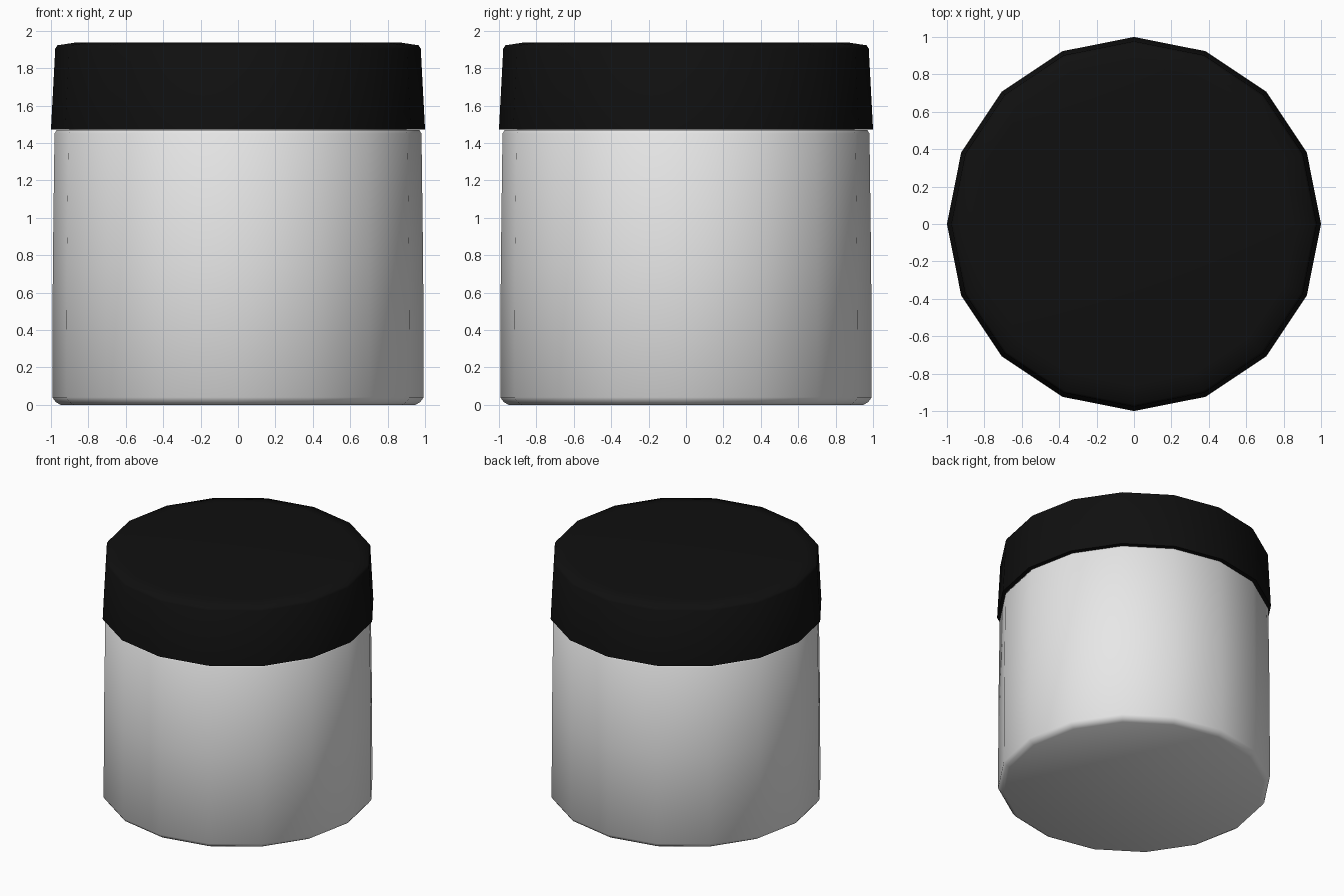
import bpy, bmesh, math

if "Cube" in bpy.data.objects:
    bpy.data.objects.remove(bpy.data.objects["Cube"])

SIDES = 16


def material(name, rgb):
    m = bpy.data.materials.new(name)
    m.diffuse_color = (*rgb, 1)
    m.use_nodes = True
    m.node_tree.nodes["Principled BSDF"].inputs["Base Color"].default_value = m.diffuse_color
    return m


def lathe(name, profile, mat, angle):
    """Revolve (radius, z) points into a closed 16-sided solid."""
    bm = bmesh.new()
    rings = []
    for r, z in profile:
        rings.append([bm.verts.new((r * math.cos(2 * math.pi * i / SIDES),
                                    r * math.sin(2 * math.pi * i / SIDES), z))
                      for i in range(SIDES)])
    for a, b in zip(rings, rings[1:]):
        for i in range(SIDES):
            j = (i + 1) % SIDES
            bm.faces.new((a[i], a[j], b[j], b[i]))
    bm.faces.new(rings[0][::-1])
    bm.faces.new(rings[-1])
    me = bpy.data.meshes.new(name)
    bm.to_mesh(me)
    bm.free()
    me.materials.append(mat)
    ob = bpy.data.objects.new(name, me)
    bpy.context.collection.objects.link(ob)
    bpy.ops.object.select_all(action='DESELECT')
    ob.select_set(True)
    bpy.context.view_layer.objects.active = ob
    bpy.ops.object.shade_smooth_by_angle(angle=math.radians(angle))
    return ob


grey = material("pale_grey", (0.8, 0.8, 0.8))
black = material("lid_black", (0.005, 0.005, 0.005))

# Jar body: chamfered foot, slightly tapered wall, rounded shoulder, hidden neck
lathe("jar_body", [(0.95, 0), (0.975, 0.015), (0.993, 0.04), (0.99, 0.75), (0.981, 1.45),
                   (0.97, 1.468), (0.9, 1.47), (0.9, 1.6)], grey, 50)

# Lid: tapered skirt with a softened top edge
lathe("lid", [(0.91, 1.472), (1.0, 1.472), (0.977, 1.905), (0.965, 1.922),
              (0.86, 1.938)], black, 50)
